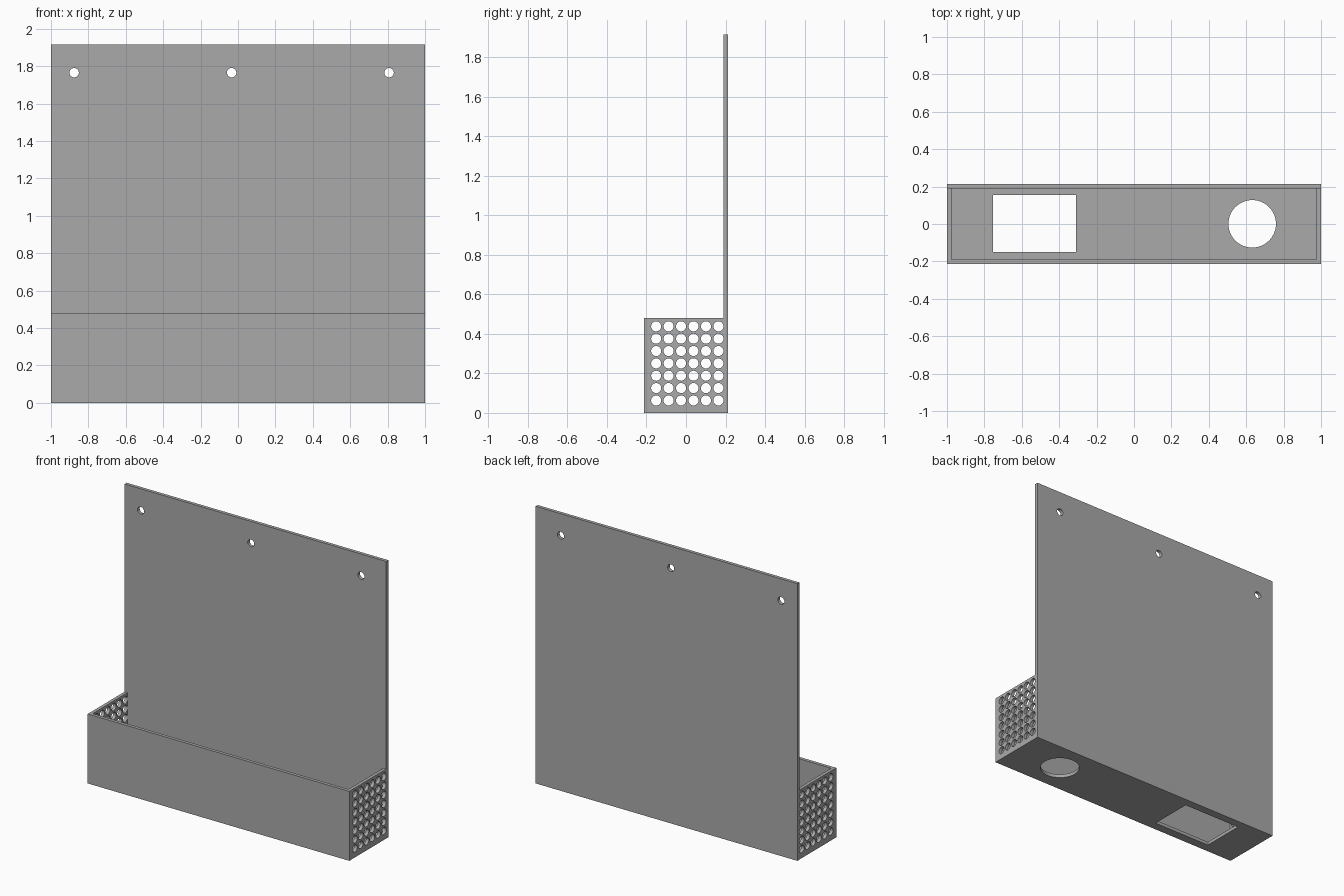
import bpy, bmesh
from mathutils import Matrix, Vector

if "Cube" in bpy.data.objects:
    bpy.data.objects.remove(bpy.data.objects["Cube"])

DEPTH, HEIGHT, BOX_TOP, WALL = 0.213, 1.915, 0.48, 0.023

grey = bpy.data.materials.new("plain grey")
grey.use_nodes = True
grey.diffuse_color = (0.4, 0.4, 0.4, 1)
grey.node_tree.nodes["Principled BSDF"].inputs["Base Color"].default_value = (0.4, 0.4, 0.4, 1)


def make_object(name, bm):
    bmesh.ops.recalc_face_normals(bm, faces=bm.faces)
    mesh = bpy.data.meshes.new(name)
    bm.to_mesh(mesh)
    bm.free()
    mesh.materials.append(grey)
    obj = bpy.data.objects.new(name, mesh)
    bpy.context.collection.objects.link(obj)
    return obj


def add_box(bm, low, high):
    low, high = Vector(low), Vector(high)
    matrix = Matrix.Translation((low + high) / 2) @ Matrix.Diagonal((high - low).to_4d())
    bmesh.ops.create_cube(bm, size=1, matrix=matrix)


def add_rod(bm, centre, axis, radius, length, sides=32):
    turn = Vector((0, 0, 1)).rotation_difference(Vector(axis)).to_matrix().to_4x4()
    bmesh.ops.create_cone(bm, cap_ends=True, segments=sides, radius1=radius, radius2=radius,
                          depth=length, matrix=Matrix.Translation(centre) @ turn)


# Back plate and box as one side profile, extruded across the width
bm = bmesh.new()
profile = [(-DEPTH, 0), (DEPTH, 0), (DEPTH, HEIGHT), (DEPTH - WALL, HEIGHT),
           (DEPTH - WALL, BOX_TOP), (-DEPTH, BOX_TOP)]
face = bm.faces.new([bm.verts.new((-1, y, z)) for y, z in profile])
sweep = bmesh.ops.extrude_face_region(bm, geom=[face])["geom"]
bmesh.ops.translate(bm, vec=(2, 0, 0), verts=[v for v in sweep if isinstance(v, bmesh.types.BMVert)])
holder = make_object("wall_holder", bm)

# Open-topped cavity
cavity = bmesh.new()
inner = DEPTH - WALL
add_box(cavity, (WALL - 1, -inner, WALL), (1 - WALL, inner, BOX_TOP + 0.2))

# Grid of vent holes through both side walls
vents = bmesh.new()
for row in range(7):
    for column in range(6):
        add_rod(vents, (0, -0.151 + 0.063 * column, 0.063 + 0.0625 * row), (1, 0, 0), 0.0255, 2.4, 24)

# Square and round openings in the floor
openings = bmesh.new()
add_box(openings, (-0.754, -0.15, -0.1), (-0.31, 0.155, 0.1))
add_rod(openings, (0.632, 0.001, 0), (0, 0, 1), 0.127, 0.2, 64)

# Mounting holes near the top of the back plate
mounts = bmesh.new()
for x in (-0.876, -0.034, 0.808):
    add_rod(mounts, (x, DEPTH, 1.765), (0, 1, 0), 0.025, 0.2)

# Cut everything out of the holder, then drop the cutters
cutters = []
for name, bm in (("cavity", cavity), ("vents", vents), ("openings", openings), ("mounts", mounts)):
    cutter = make_object(name + "_cutter", bm)
    cutter.hide_render = True
    cutters.append(cutter)
    cut = holder.modifiers.new(name, "BOOLEAN")
    cut.operation, cut.solver, cut.object = "DIFFERENCE", "EXACT", cutter

bpy.context.view_layer.update()
result = bpy.data.meshes.new_from_object(holder.evaluated_get(bpy.context.evaluated_depsgraph_get()))
holder.modifiers.clear()
holder.data = result
for cutter in cutters:
    bpy.data.objects.remove(cutter)

bpy.ops.object.select_all(action="DESELECT")
holder.select_set(True)
bpy.context.view_layer.objects.active = holder
bpy.ops.object.shade_smooth_by_angle()
